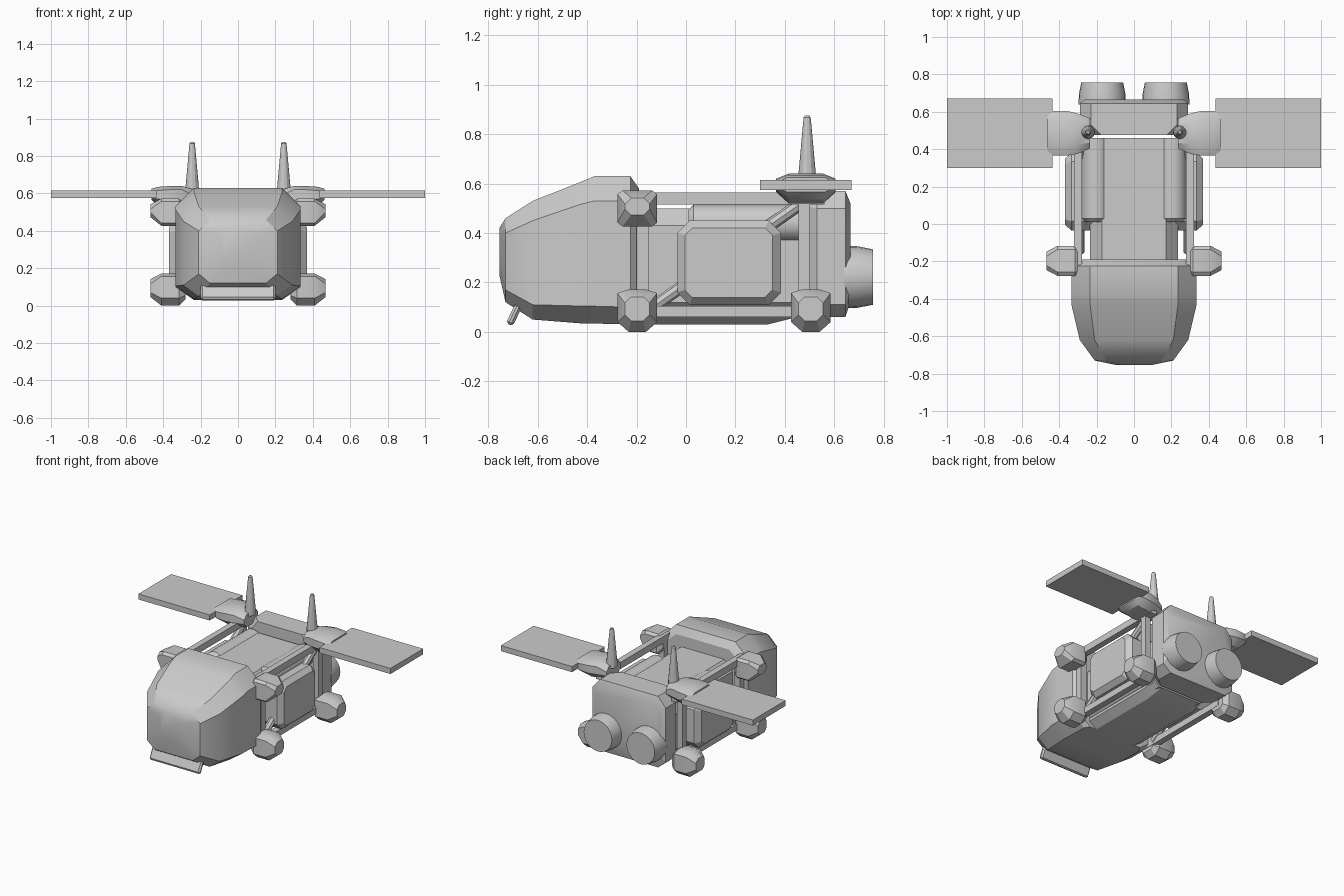
import bpy, bmesh
from math import pi
from mathutils import Vector

cube = bpy.data.objects.get("Cube")
if cube:
    bpy.data.objects.remove(cube, do_unlink=True)

grey = bpy.data.materials.new("hull grey")
grey.use_nodes = True
colour = (0.6, 0.6, 0.6, 1)
grey.diffuse_color = colour
grey.node_tree.nodes["Principled BSDF"].inputs["Base Color"].default_value = colour


def finish(name, bm, mirror=False, smooth=28):
    bmesh.ops.recalc_face_normals(bm, faces=bm.faces)
    mesh = bpy.data.meshes.new(name)
    bm.to_mesh(mesh)
    bm.free()
    mesh.materials.append(grey)
    ob = bpy.data.objects.new(name, mesh)
    bpy.context.collection.objects.link(ob)
    bpy.ops.object.select_all(action='DESELECT')
    ob.select_set(True)
    bpy.context.view_layer.objects.active = ob
    bpy.ops.object.shade_smooth_by_angle(angle=smooth * pi / 180)
    if mirror:
        ob.modifiers.new("Mirror", 'MIRROR')
    return ob


def loft(name, axis, rings, mirror=False):
    """Skin octagonal rings: (position, u0, u1, z0, z1, corner width, top drop, bottom rise)."""
    bm = bmesh.new()
    loops = []
    for p, a, b, z0, z1, c, t, d in rings:
        pts = [(a + c, z0), (b - c, z0), (b, z0 + d), (b, z1 - t),
               (b - c, z1), (a + c, z1), (a, z1 - t), (a, z0 + d)]
        loops.append([bm.verts.new((p, u, z) if axis == 'X' else (u, p, z)) for u, z in pts])
    for r, s in zip(loops, loops[1:]):
        for i in range(8):
            j = (i + 1) % 8
            bm.faces.new((r[i], r[j], s[j], s[i]))
    bm.faces.new(loops[0])
    bm.faces.new(loops[-1])
    return finish(name, bm, mirror)


def box(name, lo, hi, mirror=False, bevel=0.0):
    bm = bmesh.new()
    bmesh.ops.create_cube(bm, size=1)
    for v in bm.verts:
        v.co = [l + (h - l) * (c + 0.5) for l, h, c in zip(lo, hi, v.co)]
    if bevel:
        bmesh.ops.bevel(bm, geom=bm.edges[:], offset=bevel, segments=1, affect='EDGES')
    return finish(name, bm, mirror)


def tube(name, start, direction, rings, sides=20):
    """Round part along a direction from (distance, radius) rings, on both sides."""
    bm = bmesh.new()
    turn = Vector(direction).to_track_quat('Z', 'Y')
    loops = []
    for dist, rad in rings:
        made = bmesh.ops.create_circle(bm, segments=sides, radius=rad)["verts"]
        for v in made:
            v.co = Vector(start) + turn @ (v.co + Vector((0, 0, dist)))
        loops.append(made)
    for r, s in zip(loops, loops[1:]):
        for i in range(sides):
            j = (i + 1) % sides
            bm.faces.new((r[i], r[j], s[j], s[i]))
    bm.faces.new(loops[0])
    bm.faces.new(loops[-1])
    return finish(name, bm, True)


# Cockpit, from the blunt nose back to the chamfered rear rim
loft("cockpit", 'Y', [
    (-.755, -.09, .09, .23, .42, .04, .04, .04),
    (-.73, -.21, .21, .12, .46, .06, .06, .05),
    (-.62, -.29, .29, .05, .53, .08, .08, .06),
    (-.43, -.335, .335, .035, .605, .10, .09, .07),
    (-.37, -.335, .335, .034, .63, .10, .10, .07),
    (-.225, -.335, .335, .03, .63, .10, .10, .07),
    (-.19, -.30, .30, .03, .58, .09, .08, .07)])

# Slanted chin plate under the nose
chin = box("chin_plate", (-.2, -.015, -.045), (.2, .015, .045), bevel=.01)
chin.location = (0, -.695, .07)
chin.rotation_euler.x = -.45

# Main hull and belly
loft("main_hull", 'Y', [
    (-.21, -.235, .235, .06, .50, .065, .07, .06),
    (.46, -.235, .235, .06, .50, .065, .07, .06)])
loft("belly", 'Y', [
    (-.21, -.22, .22, .03, .12, .06, .03, .04),
    (.33, -.22, .22, .03, .12, .06, .03, .04),
    (.45, -.20, .20, .06, .12, .05, .03, .03)])

# Side panels with chamfered corners and rim
loft("side_panel", 'X', [
    (.22, -.035, .385, .11, .45, .05, .05, .05),
    (.335, -.035, .385, .11, .45, .05, .05, .05),
    (.368, -.005, .35, .14, .42, .03, .03, .03)], True)

# Tanks along the top of the hull
tube("top_tank", (.205, .01, .44), (0, 1, 0), [(0, .055), (.02, .075), (.45, .075)])

# Frame rails, posts and diagonal braces
box("upper_rail", (.278, -.22, .515), (.322, .56, .563), True)
box("lower_rail", (.278, -.22, .06), (.322, .52, .105), True)
box("front_post", (.278, -.20, .08), (.322, -.15, .53), True)
box("rear_post", (.278, .455, .08), (.322, .50, .53), True)
a, b = Vector((.29, -.15, .09)), Vector((.29, .48, .53))
tube("diagonal_brace", a, b - a, [(0, .025), ((b - a).length, .025)], 8)


# Corner pods with tapered outer faces
def pod(name, y, z0, z1, bottom):
    h = .08
    loft(name, 'X', [
        (.28, y - h + .025, y + h - .025, z0 + .035, z1 - .025, .02, .02, .02),
        (.315, y - h, y + h, z0, z1, .02 + bottom, .015, .015 + bottom),
        (.41, y - h, y + h, z0, z1, .02 + bottom, .015, .015 + bottom),
        (.467, y - .05, y + .05, z0 + .045, z1 - .03, .025, .025, .025)], True)


pod("upper_front_pod", -.197, .427, .572, 0)
pod("lower_front_pod", -.197, 0, .172, .025)
pod("lower_rear_pod", .505, 0, .172, .025)

# Rear engine block and its two nozzles
loft("engine_block", 'Y', [
    (.475, -.225, .225, .06, .57, .05, .06, .05),
    (.53, -.29, .29, .06, .57, .06, .07, .05),
    (.645, -.29, .29, .06, .57, .06, .07, .05),
    (.665, -.265, .265, .12, .52, .06, .06, .05)])
tube("engine_nozzle", (.17, .64, .222), (0, 1, 0), [(0, .126), (.05, .125), (.117, .112)], 24)

# Wing mounts, wings and antennas
loft("wing_mount", 'X', [
    (.235, .405, .565, .53, .62, .03, .03, .03),
    (.30, .375, .59, .52, .64, .05, .02, .045),
    (.36, .365, .605, .52, .64, .05, .02, .045),
    (.43, .365, .605, .535, .635, .05, .02, .035),
    (.462, .38, .59, .565, .625, .03, .015, .015)], True)
box("wing", (.435, .30, .575), (1, .67, .615), True)
tube("antenna", (.245, .49, .60), (0, 0, 1),
     [(0, .036), (.04, .035), (.25, .016), (.268, .014), (.275, .008)], 12)
